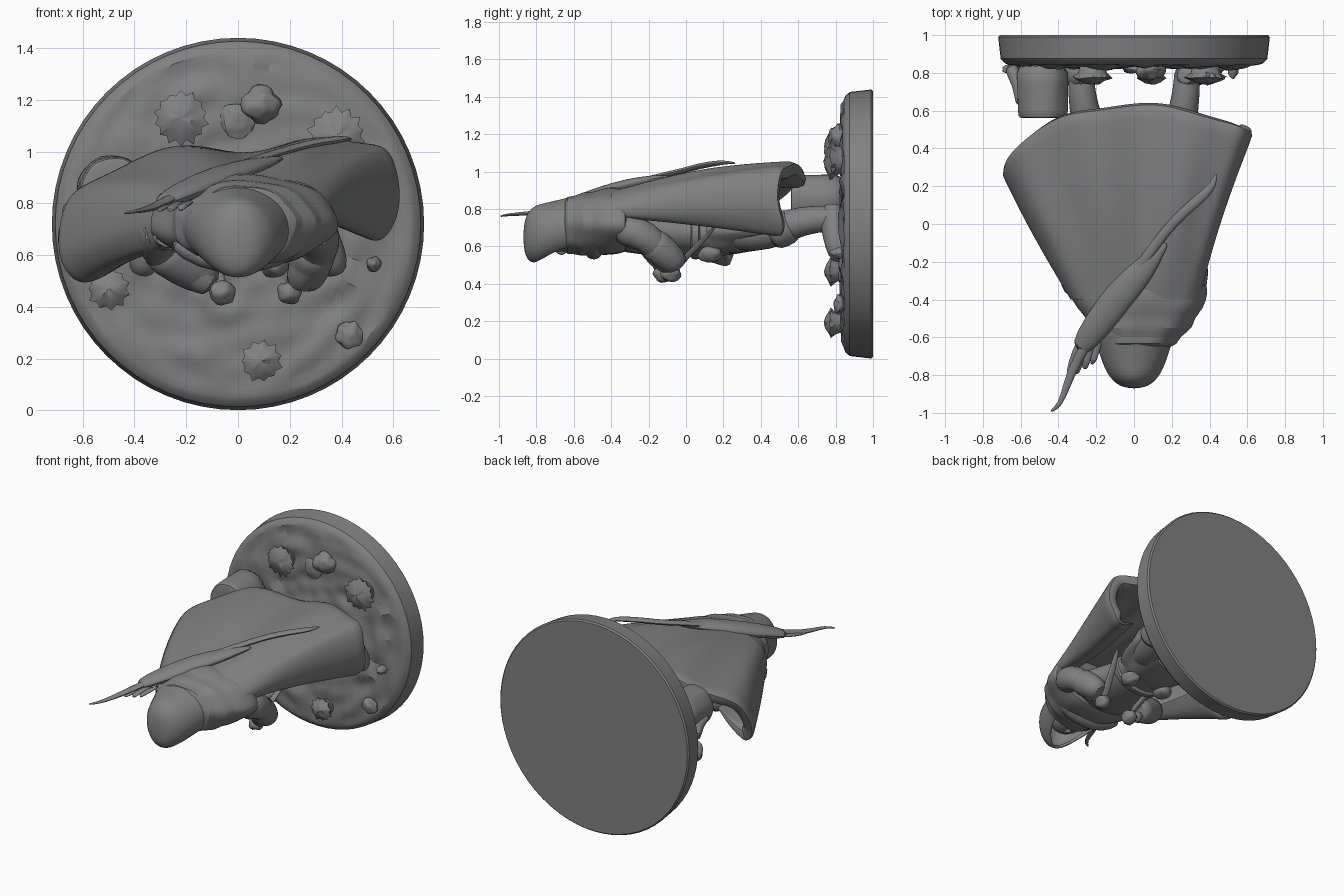
import bpy, bmesh, math, random
from mathutils import Vector, noise

random.seed(4)
GREY = bpy.data.materials.new("dark_grey")
GREY.diffuse_color = (0.22, 0.22, 0.22, 1)


def finish(name, bm, subsurf=0, thick=0, angle=45):
    bmesh.ops.remove_doubles(bm, verts=bm.verts, dist=0.0005)
    bmesh.ops.recalc_face_normals(bm, faces=bm.faces)
    me = bpy.data.meshes.new(name)
    bm.to_mesh(me)
    bm.free()
    me.materials.append(GREY)
    ob = bpy.data.objects.new(name, me)
    bpy.context.collection.objects.link(ob)
    if thick:
        m = ob.modifiers.new("thickness", 'SOLIDIFY')
        m.thickness = thick
        m.offset = 0
    if subsurf:
        m = ob.modifiers.new("smooth", 'SUBSURF')
        m.levels = m.render_levels = subsurf
    bpy.ops.object.select_all(action='DESELECT')
    ob.select_set(True)
    bpy.context.view_layer.objects.active = ob
    bpy.ops.object.shade_smooth_by_angle(angle=math.radians(angle))
    return ob


def skin(rows, cyclic=False, caps=False):
    """Bridge equal-length rows of points with quads."""
    bm = bmesh.new()
    vs = [[bm.verts.new(p) for p in r] for r in rows]
    n = len(rows[0])
    for a, b in zip(vs, vs[1:]):
        for i in range(n if cyclic else n - 1):
            j = (i + 1) % n
            bm.faces.new((a[i], a[j], b[j], b[i]))
    if caps:
        bm.faces.new(vs[0])
        bm.faces.new(vs[-1])
    return bm


def loft(name, secs, n=20, thick=0, ripple=0, subsurf=1):
    """Sections along y: (y, x, z, rx, rz, half gap on the -z side in degrees)."""
    rows = []
    for y, x, z, rx, rz, gap in secs:
        g = math.radians(gap)
        row = []
        for i in range(n + 1):
            a = -math.pi / 2 + g + (2 * math.pi - 2 * g) * i / n
            k = 1 + ripple * math.sin(a * 7 + y * 9)
            row.append((x + rx * k * math.cos(a), y, z + rz * k * math.sin(a)))
        rows.append(row)
    closed = all(s[5] == 0 for s in secs)
    if closed:
        rows = [r[:-1] for r in rows]
    return finish(name, skin(rows, closed, closed), subsurf, thick)


def tube(name, pts, n=10, flat=1.0, subsurf=1):
    """Tube along (x, y, z, radius) points; flat squashes its height."""
    P = [Vector(p[:3]) for p in pts]
    rows = []
    for i, p in enumerate(P):
        t = (P[min(i + 1, len(P) - 1)] - P[max(i - 1, 0)]).normalized()
        up = Vector((0, 0, 1)) if abs(t.z) < 0.9 else Vector((0, 1, 0))
        s = t.cross(up).normalized()
        u = s.cross(t)
        r = pts[i][3]
        rows.append([p + r * (s * math.cos(a) + u * flat * math.sin(a))
                     for a in (2 * math.pi * k / n for k in range(n))])
    return finish(name, skin(rows, True, True), subsurf)


def blob(name, c, r, rough=0.2):
    bm = bmesh.new()
    bmesh.ops.create_icosphere(bm, subdivisions=3, radius=1)
    for v in bm.verts:
        k = 1 + rough * noise.noise(v.co * 1.5 + Vector(c) * 9)
        v.co = Vector(c) + Vector([v.co[i] * r[i] * k for i in range(3)])
    return finish(name, bm)


# round base with rough, cobbled ground
N, CZ = 64, 0.72
prof = [(0.001, 1), (0.71, 1), (0.719, 0.99), (0.706, 0.875), (0.685, 0.852)]
prof += [(0.665 - 0.665 * i / 26 + 0.001, 0.844 - 0.012 * min(1, i / 4)) for i in range(27)]
rows = []
for k, (r, y) in enumerate(prof):
    row = []
    for i in range(N):
        a = 2 * math.pi * i / N
        x, z = r * math.cos(a), r * math.sin(a)
        h = 0
        if k > 5:
            h = 0.012 * noise.noise((x * 5, z * 5, 1)) + 0.028 * noise.noise((x * 11, z * 11, 4))
        row.append((x, y + h, CZ + z))
    rows.append(row)
finish("base", skin(rows, True, True), angle=28)

# rocks
for x, z, r, d in [(0.09, 1.18, 0.072, 0.06), (0.0, 1.12, 0.065, 0.02), (0.43, 0.29, 0.05, 0.03),
                   (0.525, 0.565, 0.028, 0.05), (-0.63, 0.66, 0.07, 0.03)]:
    blob("rock", (x, 0.82, z), (r, d, r), 0.35)

# domed spiky plant tufts
for x, z, r, n in [(-0.22, 1.13, 0.09, 14), (0.38, 1.06, 0.095, 14), (-0.5, 0.47, 0.07, 11), (0.09, 0.19, 0.068, 11)]:
    rows = []
    for y, k in [(0.85, 0.7), (0.80, 0.85), (0.775, 1.0), (0.76, 0.8), (0.745, 0.45), (0.74, 0.05)]:
        row = []
        for i in range(2 * n):
            a = math.pi * i / n
            spike = (0.25 if i % 2 else -0.03) * (k == 1.0) * random.uniform(0.3, 1.1)
            rr = r * (k + spike)
            row.append((x + rr * math.cos(a), y + 0.015 * noise.noise((x + rr * math.cos(a) * 20, rr, z + a)),
                        z + rr * math.sin(a)))
        rows.append(row)
    finish("plant_tuft", skin(rows, True, True), angle=35)

# tree stump behind the figure
loft("stump", [(0.86, -0.49, 0.85, 0.15, 0.15, 0), (0.75, -0.485, 0.85, 0.135, 0.135, 0),
               (0.58, -0.48, 0.85, 0.135, 0.135, 0), (0.562, -0.48, 0.85, 0.13, 0.13, 0),
               (0.56, -0.48, 0.85, 0.1, 0.1, 0)], ripple=0.03)
tube("stump_root", [(-0.61, 0.62, 0.82, 0.02), (-0.61, 0.74, 0.8, 0.03), (-0.66, 0.85, 0.76, 0.05)])

# heavy cloak, from shoulder line to a thick hem, with long folds
top = [(-0.22, .64), (-0.27, .62), (-0.32, .65), (-0.335, .73), (-0.30, .82), (-0.21, .87), (-0.09, .89),
       (0.06, .90), (0.18, .89), (0.27, .87), (0.335, .82), (0.345, .78), (0.33, .76), (0.27, .75)]
hem = [(-0.37, 0.2, 0.65), (-0.47, 0.21, 0.55), (-0.62, 0.24, 0.475), (-0.71, 0.28, 0.62), (-0.655, 0.40, 0.83),
       (-0.42, 0.57, 0.97), (-0.15, 0.62, 1.02), (0.12, 0.645, 1.01), (0.38, 0.58, 1.06), (0.57, 0.53, 1.02),
       (0.64, 0.50, 0.88), (0.62, 0.53, 0.71), (0.54, 0.52, 0.65), (0.39, 0.48, 0.73)]


def along(pts, f):
    """Smooth sample of a point list at fraction f."""
    s = f * (len(pts) - 1)
    i = min(int(s), len(pts) - 2)
    q = [Vector(pts[max(0, min(len(pts) - 1, i + d))]) for d in (-1, 0, 1, 2)]
    u = s - i
    return q[1] + 0.5 * u * (q[2] - q[0] + u * (2 * q[0] - 5 * q[1] + 4 * q[2] - q[3]
                                                 + u * (3 * (q[1] - q[2]) + q[3] - q[0])))


outer, inner = [], []
for k in range(13):
    t = k / 12
    row, lining = [], []
    for i in range(53):
        f = i / 52
        a = along([(x, z, 0) for x, z in top], f)
        p = Vector((a.x, -0.40, a.y)).lerp(along(hem, f), t)
        mid, back = math.sin(math.pi * t), math.sin(math.pi * f)
        p.z += 0.03 * mid * back + 0.016 * min(1, t * 2) * back * math.sin(f * 44 + 1.5 * t)
        p.x -= 0.03 * mid * (f - 0.5) * 2 * (1 if p.x > 0 else -0.7)
        d = along(hem, min(1, f + 0.02)) - along(hem, max(0, f - 0.02))
        w = (0.025 + 0.065 * t) * min(1, 7 * f, 7 * (1 - f))
        row.append(p)
        lining.append(p + w * Vector((d.z, 0, -d.x)).normalized())
    outer.append(row)
    inner.append(lining)
finish("cloak", skin(outer + inner[::-1]), 1, 0, 50)

# hood, open towards the face, and the gathered mantle
loft("hood", [(-0.862, 0.0, 0.65, 0.0001, 0.0001, 0), (-0.852, 0.0, 0.65, 0.07, 0.105, 0),
              (-0.815, 0.0, 0.66, 0.115, 0.148, 0), (-0.77, 0.0, 0.67, 0.145, 0.15, 25),
              (-0.70, 0.0, 0.685, 0.17, 0.15, 42), (-0.62, 0.0, 0.705, 0.195, 0.15, 48),
              (-0.52, 0.0, 0.72, 0.23, 0.16, 30)], thick=0.02, subsurf=2)
blob("face", (0, -0.67, 0.65), (0.105, 0.12, 0.08), 0.05)
tube("nose", [(0, -0.71, 0.59, 0.012), (0, -0.66, 0.56, 0.02), (0, -0.64, 0.585, 0.015)])
loft("mantle", [(-0.66, 0.01, 0.71, 0.17, 0.12, 0), (-0.635, 0.015, 0.715, 0.215, 0.16, 0),
                (-0.60, 0.02, 0.715, 0.215, 0.15, 0), (-0.55, 0.025, 0.72, 0.285, 0.175, 0),
                (-0.50, 0.03, 0.725, 0.28, 0.16, 0), (-0.45, 0.03, 0.73, 0.335, 0.18, 0),
                (-0.36, 0.02, 0.735, 0.37, 0.18, 0), (-0.32, 0.02, 0.735, 0.365, 0.165, 0),
                (-0.315, 0.02, 0.735, 0.34, 0.14, 0)], ripple=0.025, n=40)
tube("scarf", [(-0.26, -0.46, 0.66, 0.04), (-0.14, -0.5, 0.59, 0.05), (0, -0.49, 0.57, 0.05),
               (0.14, -0.5, 0.59, 0.05), (0.26, -0.46, 0.66, 0.04)])

# body and clothing
loft("torso", [(-0.42, 0, 0.70, 0.26, 0.12, 0), (-0.25, 0, 0.69, 0.25, 0.14, 0), (0.0, 0, 0.67, 0.19, 0.12, 0),
               (0.12, 0, 0.67, 0.20, 0.12, 0), (0.3, 0, 0.68, 0.24, 0.12, 0)], ripple=0.02)
loft("tunic_skirt", [(0.05, 0, 0.67, 0.19, 0.125, 0), (0.2, 0, 0.69, 0.25, 0.14, 0), (0.36, 0, 0.71, 0.30, 0.14, 0),
                     (0.46, 0, 0.72, 0.31, 0.13, 0), (0.47, 0, 0.72, 0.25, 0.10, 0)], ripple=0.06, n=36)
loft("belt", [(0.02, 0, 0.67, 0.19, 0.12, 0), (0.025, 0, 0.67, 0.21, 0.14, 0), (0.075, 0, 0.67, 0.215, 0.145, 0),
              (0.08, 0, 0.67, 0.19, 0.12, 0)])
for x in (-0.13, 0.14):
    blob("pouch", (x, 0.13, 0.56), (0.055, 0.065, 0.045))

# legs and boots
for s in (-1, 1):
    tube("leg", [(s * 0.12, 0.2, 0.68, 0.10), (s * 0.18, 0.38, 0.67, 0.105), (s * 0.23, 0.5, 0.69, 0.09),
                 (s * 0.27, 0.62, 0.74, 0.08), (s * 0.28, 0.76, 0.75, 0.07), (s * 0.28, 0.84, 0.75, 0.07)], 14)
    tube("boot_cuff", [(s * 0.22, 0.46, 0.68, 0.085), (s * 0.23, 0.48, 0.685, 0.108),
                       (s * 0.25, 0.55, 0.705, 0.098), (s * 0.26, 0.58, 0.72, 0.08)], 14)
    tube("foot", [(s * 0.27, 0.79, 0.83, 0.05), (s * 0.28, 0.78, 0.77, 0.075), (s * 0.33, 0.80, 0.65, 0.07),
                  (s * 0.37, 0.82, 0.56, 0.065), (s * 0.38, 0.83, 0.52, 0.03)], 14)

# arms, hands and drawn blades
for s, hx, hy in [(-1, -0.06, -0.12), (1, 0.20, -0.08)]:
    tube("arm", [(s * 0.29, -0.38, 0.70, 0.09), (s * 0.31, -0.26, 0.68, 0.09), (s * 0.31, -0.17, 0.62, 0.085),
                 ((s * 0.31 + hx) / 2, -0.12, 0.54, 0.07), (hx + s * 0.03, hy, 0.47, 0.055)], 14)
    tube("sleeve_cuff", [(s * 0.31, -0.20, 0.64, 0.075), (s * 0.29, -0.17, 0.61, 0.095),
                         (hx + s * 0.06, hy + 0.03, 0.51, 0.08), (hx + s * 0.05, hy + 0.04, 0.49, 0.05)], 14)
    blob("hand", (hx, hy, 0.455), (0.05, 0.055, 0.045))
    tube("dagger", [(hx - s * 0.01, hy - 0.04, 0.415, 0.022), (hx, hy, 0.46, 0.018), (hx + s * 0.01, hy + 0.05, 0.51, 0.03),
                    (hx + s * 0.02, hy + 0.07, 0.53, 0.028), (hx + s * 0.06, 0.12, 0.66, 0.026),
                    (hx + s * 0.08, 0.17, 0.73, 0.006)], 6, 0.6)

# long bow and quiver slung across the back
tube("bow", [(-0.445, -0.995, 0.76, 0.008), (-0.39, -0.96, 0.77, 0.014), (-0.355, -0.85, 0.775, 0.022),
             (-0.31, -0.73, 0.79, 0.03), (-0.15, -0.46, 0.88, 0.03), (0.05, -0.20, 0.965, 0.03),
             (0.17, -0.03, 1.0, 0.028), (0.27, 0.07, 1.03, 0.03), (0.38, 0.16, 1.045, 0.03),
             (0.42, 0.21, 1.05, 0.02), (0.435, 0.27, 1.045, 0.008)], 8, 0.55)
tube("quiver", [(-0.30, -0.68, 0.80, 0.055), (-0.20, -0.54, 0.85, 0.08), (-0.07, -0.37, 0.905, 0.088),
                (0.06, -0.23, 0.945, 0.065), (0.13, -0.14, 0.965, 0.035), (0.175, -0.10, 0.975, 0.012)], 12, 0.5)
for i in range(4):
    x = -0.33 + 0.035 * i
    tube("arrow_fletching", [(x + 0.05, -0.6, 0.81, 0.02), (x, -0.74, 0.785, 0.028),
                             (x - 0.02 + 0.01 * i, -0.83 + 0.03 * i, 0.77, 0.014)], 6, 0.5)
